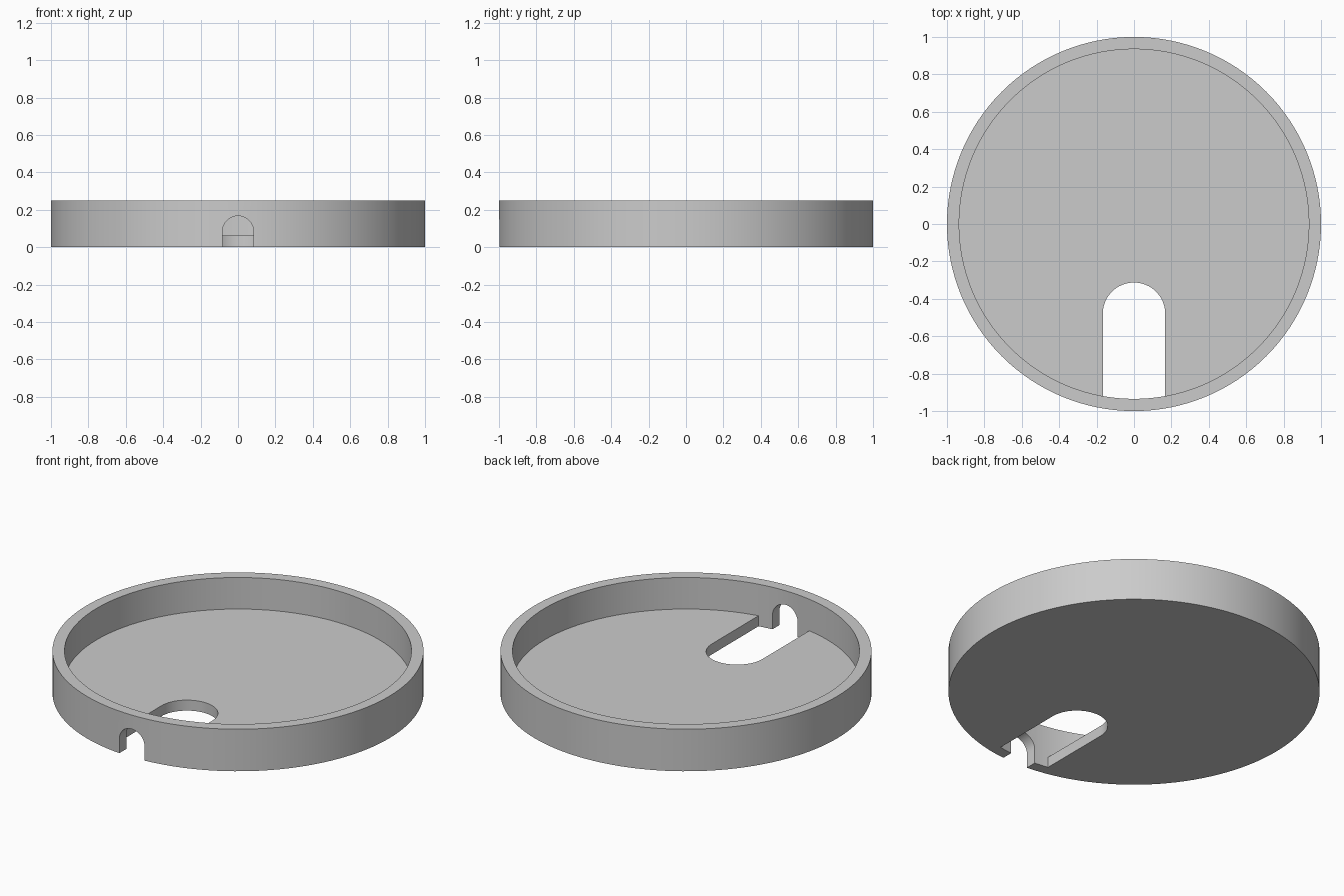
import bpy, bmesh, math

if "Cube" in bpy.data.objects:
    bpy.data.objects.remove(bpy.data.objects["Cube"])

R, R_IN, H, FLOOR = 1.0, 0.935, 0.25, 0.0625
SEG = 128


def prism(name, outline, lo, hi, axis="z"):
    """Extrude a 2D outline along z, or an x-z outline along y."""
    bm = bmesh.new()
    place = (lambda a, b, d: (a, b, d)) if axis == "z" else (lambda a, b, d: (a, d, b))
    face = bm.faces.new([bm.verts.new(place(a, b, lo)) for a, b in outline])
    ext = bmesh.ops.extrude_face_region(bm, geom=[face])["geom"]
    shift = place(0, 0, hi - lo)
    bmesh.ops.translate(bm, vec=shift, verts=[v for v in ext if isinstance(v, bmesh.types.BMVert)])
    bmesh.ops.recalc_face_normals(bm, faces=bm.faces)
    mesh = bpy.data.meshes.new(name)
    bm.to_mesh(mesh)
    bm.free()
    obj = bpy.data.objects.new(name, mesh)
    bpy.context.collection.objects.link(obj)
    return obj


def arc(radius, cy, start, end, n):
    return [(radius * math.cos(start + (end - start) * i / n),
             cy + radius * math.sin(start + (end - start) * i / n)) for i in range(n + 1)]


def circle(radius):
    return arc(radius, 0, 0, 2 * math.pi, SEG)[:-1]


def arch(half_width, spring, bottom):
    """Round-topped opening outline."""
    return [(-half_width, bottom), (half_width, bottom)] + arc(half_width, spring, 0, math.pi, 32)


def cut(target, cutter):
    """Subtract the cutter, then remove it."""
    mod = target.modifiers.new("cut", "BOOLEAN")
    mod.operation, mod.solver, mod.object = "DIFFERENCE", "EXACT", cutter
    bpy.context.view_layer.objects.active = target
    bpy.ops.object.modifier_apply(modifier=mod.name)
    bpy.data.objects.remove(cutter)


# Floor block with the round-ended slot
floor_block = prism("floor_block", [(-2, -2), (2, -2), (2, 2), (-2, 2)], -0.2, FLOOR)
cut(floor_block, prism("slot", arch(0.167, -0.48, -1.5), -0.3, 0.2))

# Cavity: everything inside the wall except the floor
cavity = prism("cavity", circle(R_IN), -0.1, 0.4)
cut(cavity, floor_block)

# Round tray with the hollow and the arched notch through the front wall
tray = prism("round_tray", circle(R), 0, H)
cut(tray, cavity)
cut(tray, prism("notch", arch(0.083, 0.084, -0.1), -1.2, -0.75, "y"))

# Plain grey finish, smooth round sides
grey = bpy.data.materials.new("grey")
grey.diffuse_color = (0.6, 0.6, 0.6, 1)
grey.use_nodes = True
grey.node_tree.nodes["Principled BSDF"].inputs["Base Color"].default_value = grey.diffuse_color
tray.data.materials.clear()
tray.data.materials.append(grey)
for p in tray.data.polygons:
    p.material_index = 0
bpy.ops.object.select_all(action="DESELECT")
tray.select_set(True)
bpy.context.view_layer.objects.active = tray
bpy.ops.object.shade_smooth_by_angle(angle=math.radians(30))
